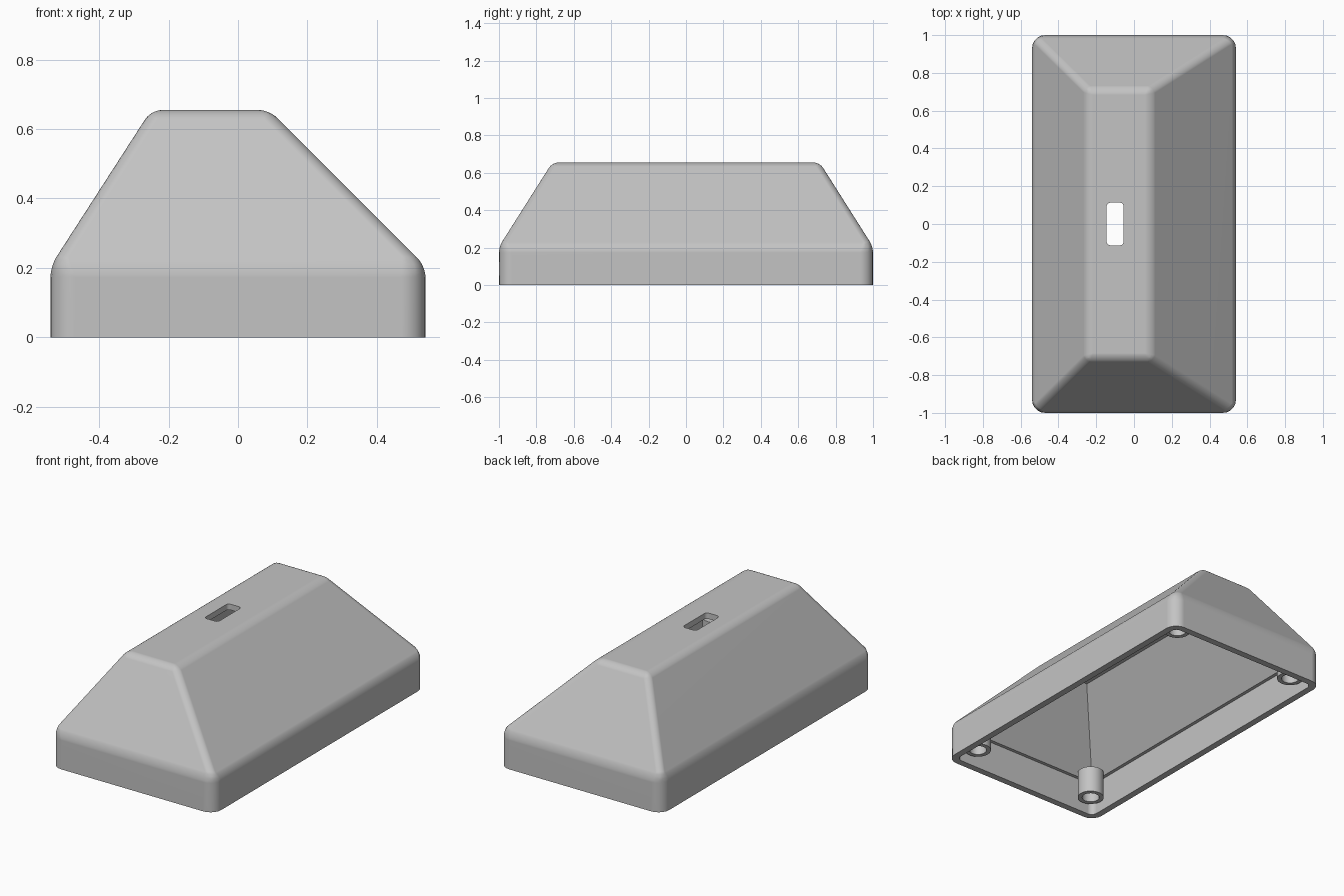
import bpy, bmesh, math

if "Cube" in bpy.data.objects:
    bpy.data.objects.remove(bpy.data.objects["Cube"])

grey = bpy.data.materials.new("light_grey_plastic")
grey.use_nodes = True
colour = (0.55, 0.55, 0.55, 1)
grey.diffuse_color = colour
grey.node_tree.nodes["Principled BSDF"].inputs["Base Color"].default_value = colour


def rect(x0, x1, y, z):
    return [(x0, -y, z), (x1, -y, z), (x1, y, z), (x0, y, z)]


def circle(cx, cy, r, z, n=32):
    return [(cx + r * math.cos(2 * math.pi * i / n),
             cy + r * math.sin(2 * math.pi * i / n), z) for i in range(n)]


def loft(name, rings):
    """Skin a stack of equal-length rings and cap both ends."""
    bm = bmesh.new()
    loops = [[bm.verts.new(p) for p in ring] for ring in rings]
    n = len(loops[0])
    for a, b in zip(loops, loops[1:]):
        for i in range(n):
            j = (i + 1) % n
            bm.faces.new((a[i], a[j], b[j], b[i]))
    bm.faces.new(loops[0][::-1])
    bm.faces.new(loops[-1])
    bmesh.ops.recalc_face_normals(bm, faces=bm.faces)
    mesh = bpy.data.meshes.new(name)
    bm.to_mesh(mesh)
    bm.free()
    mesh.materials.append(grey)
    obj = bpy.data.objects.new(name, mesh)
    bpy.context.collection.objects.link(obj)
    return obj


def activate(obj):
    bpy.ops.object.select_all(action='DESELECT')
    obj.select_set(True)
    bpy.context.view_layer.objects.active = obj


def round_edges(obj, width, weight_rule, segments=5):
    """Bevel each edge by width times the weight the rule gives it."""
    mesh = obj.data
    weights = mesh.attributes.new("bevel_weight_edge", 'FLOAT', 'EDGE')
    for e in mesh.edges:
        a, b = (mesh.vertices[i].co for i in e.vertices)
        weights.data[e.index].value = weight_rule(a, b)
    mod = obj.modifiers.new("rounding", 'BEVEL')
    mod.limit_method = 'WEIGHT'
    mod.width = width
    mod.segments = segments
    activate(obj)
    bpy.ops.object.modifier_apply(modifier=mod.name)


def is_vertical(a, b):
    return (a - b).xy.length < 0.001


def cut(obj, cutter):
    cutter.hide_render = True
    mod = obj.modifiers.new("cut", 'BOOLEAN')
    mod.operation = 'DIFFERENCE'
    mod.solver = 'EXACT'
    mod.object = cutter
    activate(obj)
    bpy.ops.object.modifier_apply(modifier=mod.name)
    bpy.data.objects.remove(cutter)


# Outer housing: upright skirt with an off-centre hipped roof
shoulder, top = 0.205, 0.655
housing = loft("housing", [rect(-0.54, 0.54, 1, 0),
                           rect(-0.54, 0.54, 1, shoulder),
                           rect(-0.25, 0.09, 0.715, top)])


def housing_weight(a, b):
    if max(a.z, b.z) < 0.01:
        return 0
    return 1 if is_vertical(a, b) else 0.45


round_edges(housing, 0.07, housing_weight)

# Hollow inside: skirt recess, then a slightly narrower roof cavity
recess = loft("recess_cutter", [rect(-0.5, 0.5, 0.96, -0.1),
                                rect(-0.5, 0.5, 0.96, 0.2)])
round_edges(recess, 0.035, is_vertical)
cut(housing, recess)
cut(housing, loft("roof_cutter", [rect(-0.48, 0.47, 0.94, 0.1),
                                  rect(-0.48, 0.47, 0.94, 0.2),
                                  rect(-0.21, 0.05, 0.665, 0.62)]))

# Cable slot through the flat top
slot = loft("slot_cutter", [rect(-0.145, -0.055, 0.113, 0.5),
                            rect(-0.145, -0.055, 0.113, 0.8)])
round_edges(slot, 0.02, is_vertical)
cut(housing, slot)

# Screw posts with blind holes in the four corners
parts = [housing]
for side, sx in (("left", 1), ("right", -1)):
    for end, sy in (("front", -1), ("back", 1)):
        x, y = sx * 0.415, sy * 0.875
        parts.append(loft(f"{end}_{side}_screw_post", [
            circle(x, y, 0.073, 0.21), circle(x, y, 0.073, 0.05),
            circle(x, y, 0.048, 0.05), circle(x, y, 0.048, 0.19)]))

for part in parts:
    activate(part)
    bpy.ops.object.shade_smooth_by_angle(angle=math.radians(28))
    mod = part.modifiers.new("flat_face_normals", 'WEIGHTED_NORMAL')
    mod.keep_sharp = True
